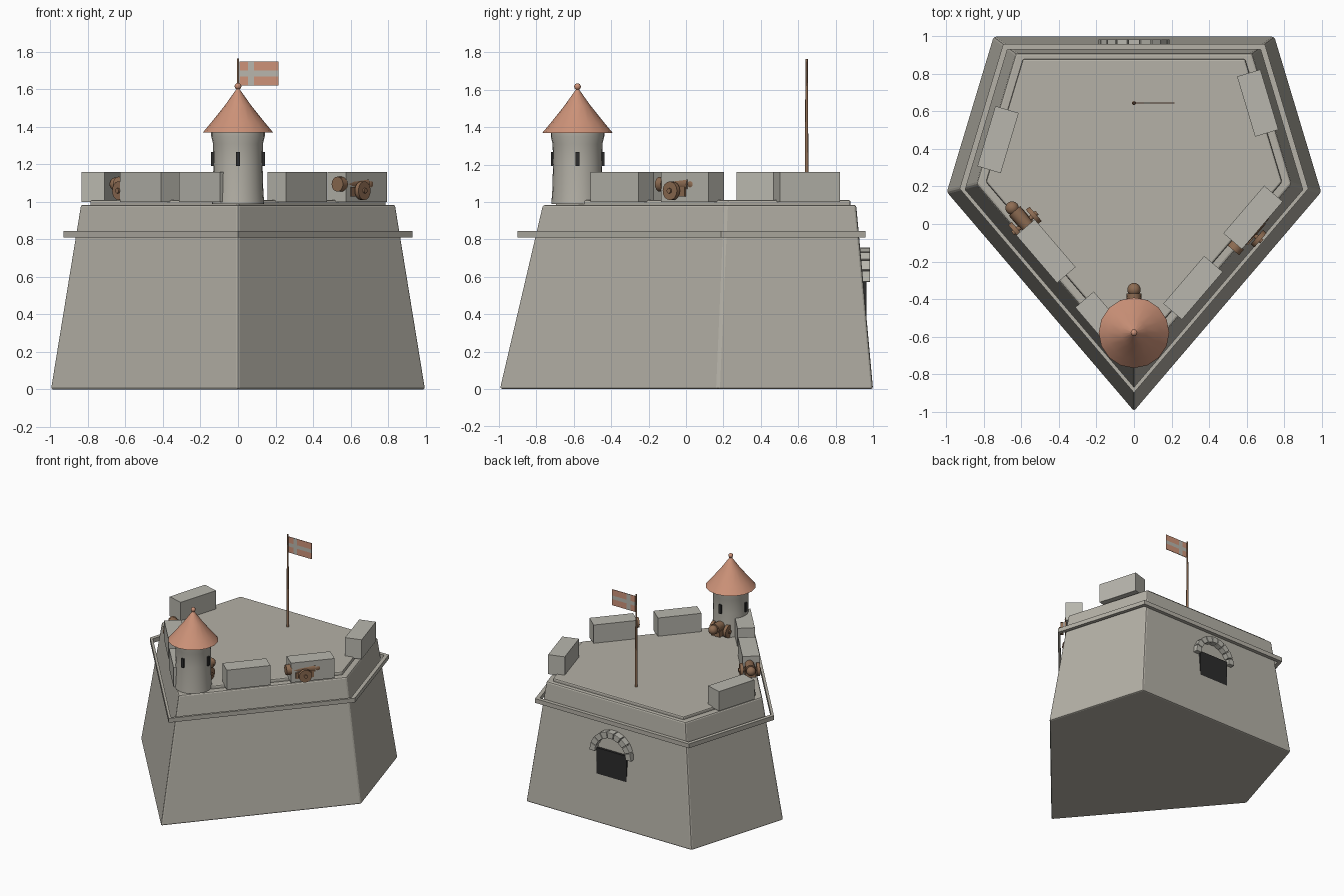
import bpy, bmesh
from math import sin, cos, pi, atan2
from mathutils import Vector, Matrix

cube = bpy.data.objects.get("Cube")
if cube:
    bpy.data.objects.remove(cube, do_unlink=True)


def material(name, r, g, b):
    m = bpy.data.materials.new(name)
    m.use_nodes = True
    m.diffuse_color = (r, g, b, 1)
    node = m.node_tree.nodes["Principled BSDF"]
    node.inputs["Base Color"].default_value = (r, g, b, 1)
    node.inputs["Roughness"].default_value = 0.9
    return m


STONE = material("warm grey stone", .46, .44, .385)
PALE = material("pale grey stone", .48, .47, .42)
ROOF = material("terracotta", .61, .29, .19)
WOOD = material("brown wood", .27, .15, .085)
DARK = material("dark opening", .025, .025, .025)


def finish(bm, name, *mats, smooth=False, bevel=0):
    bmesh.ops.recalc_face_normals(bm, faces=bm.faces)
    mesh = bpy.data.meshes.new(name)
    bm.to_mesh(mesh)
    bm.free()
    ob = bpy.data.objects.new(name, mesh)
    bpy.context.collection.objects.link(ob)
    for m in mats:
        mesh.materials.append(m)
    if bevel:
        mod = ob.modifiers.new("worn edges", 'BEVEL')
        mod.width = bevel
        mod.segments = 2
    if smooth:
        bpy.ops.object.select_all(action='DESELECT')
        ob.select_set(True)
        bpy.context.view_layer.objects.active = ob
        bpy.ops.object.shade_smooth_by_angle(angle=0.7)
    return ob


def loft(bm, rings, closed=False):
    """Skin a list of rings; cap the ends, or join last to first."""
    vs = [[bm.verts.new(p) for p in ring] for ring in rings]
    pairs = list(zip(vs, vs[1:])) + ([(vs[-1], vs[0])] if closed else [])
    for a, b in pairs:
        for i in range(len(a)):
            j = (i + 1) % len(a)
            bm.faces.new((a[i], a[j], b[j], b[i]))
    if not closed:
        bm.faces.new(vs[0])
        bm.faces.new(vs[-1])


def lathe(bm, profile, centre=(0, 0), n=16):
    loft(bm, [[(centre[0] + r * cos(2 * pi * i / n), centre[1] + r * sin(2 * pi * i / n), z)
               for i in range(n)] for r, z in profile])


def rod(bm, p, q, r1, r2, n=16):
    p, q = Vector(p), Vector(q)
    d = q - p
    m = Matrix.Translation((p + q) / 2) @ d.to_track_quat('Z', 'Y').to_matrix().to_4x4()
    bmesh.ops.create_cone(bm, cap_ends=True, segments=n, radius1=r1, radius2=r2,
                          depth=d.length, matrix=m)


def box(bm, centre, size, angle=0):
    m = Matrix.Translation(centre) @ Matrix.Rotation(angle, 4, 'Z') @ Matrix.Diagonal((*size, 1))
    bmesh.ops.create_cube(bm, size=1, matrix=m)


def pentagon(s, z, shift):
    base = [(0, -1), (1, .17), (.75, 1), (-.75, 1), (-1, .17)]
    return [(x * s, y * s + shift, z) for x, y in base]


# Sloping bastion, cordon band and platform
bm = bmesh.new()
loft(bm, [pentagon(1, 0, 0), pentagon(.84, .985, .07)])
finish(bm, "bastion_wall", STONE, bevel=.012)

bm = bmesh.new()
loft(bm, [pentagon(.93, .81, .03), pentagon(.93, .845, .03),
          pentagon(.9, .845, .03), pentagon(.9, .81, .03)], closed=True)
finish(bm, "cordon_band", STONE)

bm = bmesh.new()
loft(bm, [pentagon(.79, .97, .09), pentagon(.79, 1.01, .09)])
finish(bm, "platform_floor", STONE, bevel=.01)

# Parapet blocks along the walls
FRONT = atan2(.98, .84)
SIDE = atan2(.7, .21)
blocks = {"left_front": (.315, -.34, FRONT), "left_middle": (.635, .035, FRONT),
          "left_back": (.66, .645, -SIDE), "right_front": (-.155, -.53, -FRONT),
          "right_middle": (-.47, -.145, -FRONT), "right_back": (-.725, .45, SIDE)}
for name, (x, y, angle) in blocks.items():
    bm = bmesh.new()
    box(bm, (x, y, 1.08), (.335, .13, .16), angle)
    finish(bm, name + "_parapet_block", PALE)

# Watchtower
TOWER = (0, -.58)
bm = bmesh.new()
lathe(bm, [(.14, .99), (.135, 1.06), (.131, 1.2), (.133, 1.31), (.143, 1.35), (.143, 1.38)],
      TOWER, 24)
finish(bm, "tower_wall", STONE, smooth=True)

bm = bmesh.new()
lathe(bm, [(.188, 1.37), (.142, 1.425), (.07, 1.515), (.006, 1.605)], TOWER)
finish(bm, "tower_roof", ROOF, smooth=True)

bm = bmesh.new()
bmesh.ops.create_uvsphere(bm, u_segments=12, v_segments=8, radius=.018,
                          matrix=Matrix.Translation((*TOWER, 1.617)))
finish(bm, "roof_finial", ROOF, smooth=True)

bm = bmesh.new()
for k in range(4):
    a = k * pi / 2
    box(bm, (.134 * cos(a), TOWER[1] + .134 * sin(a), 1.23), (.018, .02, .075), a)
finish(bm, "tower_window_slits", DARK)

# Gate with arch stones
bm = bmesh.new()
box(bm, (0, .945, .45), (.27, .04, .29))
finish(bm, "gate_opening", DARK)

bm = bmesh.new()
N = 9
for k in range(N):
    a0, a1 = (pi * (k + .04) / N, pi * (k + .96) / N)
    loft(bm, [[(r * cos(a), y, .57 + r * sin(a))
               for r, a in ((.14, a0), (.19, a0), (.19, a1), (.14, a1))] for y in (.92, .985)])
finish(bm, "gate_arch_stones", PALE, bevel=.004)

# Flagpole and flag
bm = bmesh.new()
rod(bm, (0, .645, 1), (0, .645, 1.765), .011, .006, 10)
finish(bm, "flagpole", WOOD, smooth=True)

xs, zs = (.008, .052, .085, .217), (1.62, 1.67, 1.7, 1.75)
bm = bmesh.new()
for i in range(3):
    for j in range(3):
        box(bm, ((xs[i] + xs[i + 1]) / 2, .645, (zs[j] + zs[j + 1]) / 2),
            (xs[i + 1] - xs[i], .004, zs[j + 1] - zs[j]))
        for f in bm.faces[-6:] if (bm.faces.ensure_lookup_table() is None) else []:
            f.material_index = int(i == 1 or j == 1)
finish(bm, "flag", ROOF, PALE)

# Cannons: the local origin is the rear knob, pointing along +x
cannons = {"right": (-.65, .085, -FRONT), "left": (.686, .042, FRONT + pi),
           "tower": (0, -.35, -pi / 2)}
for name, (x, y, angle) in cannons.items():
    bm = bmesh.new()
    bmesh.ops.create_uvsphere(bm, u_segments=14, v_segments=10, radius=.036)
    rod(bm, (.02, 0, 0), (.2, 0, 0), .04, .03)
    rod(bm, (.2, 0, 0), (.24, 0, 0), .04, .04)
    box(bm, (.1, 0, -.04), (.14, .08, .05))
    rod(bm, (.105, -.085, -.035), (.105, .085, -.035), .014, .014, 10)
    for side in (-1, 1):
        rod(bm, (.105, side * .05, -.035), (.105, side * .075, -.035), .05, .05)
    bm.transform(Matrix.Translation((x, y, 1.095)) @ Matrix.Rotation(angle, 4, 'Z'))
    finish(bm, name + "_cannon", WOOD, smooth=True)
